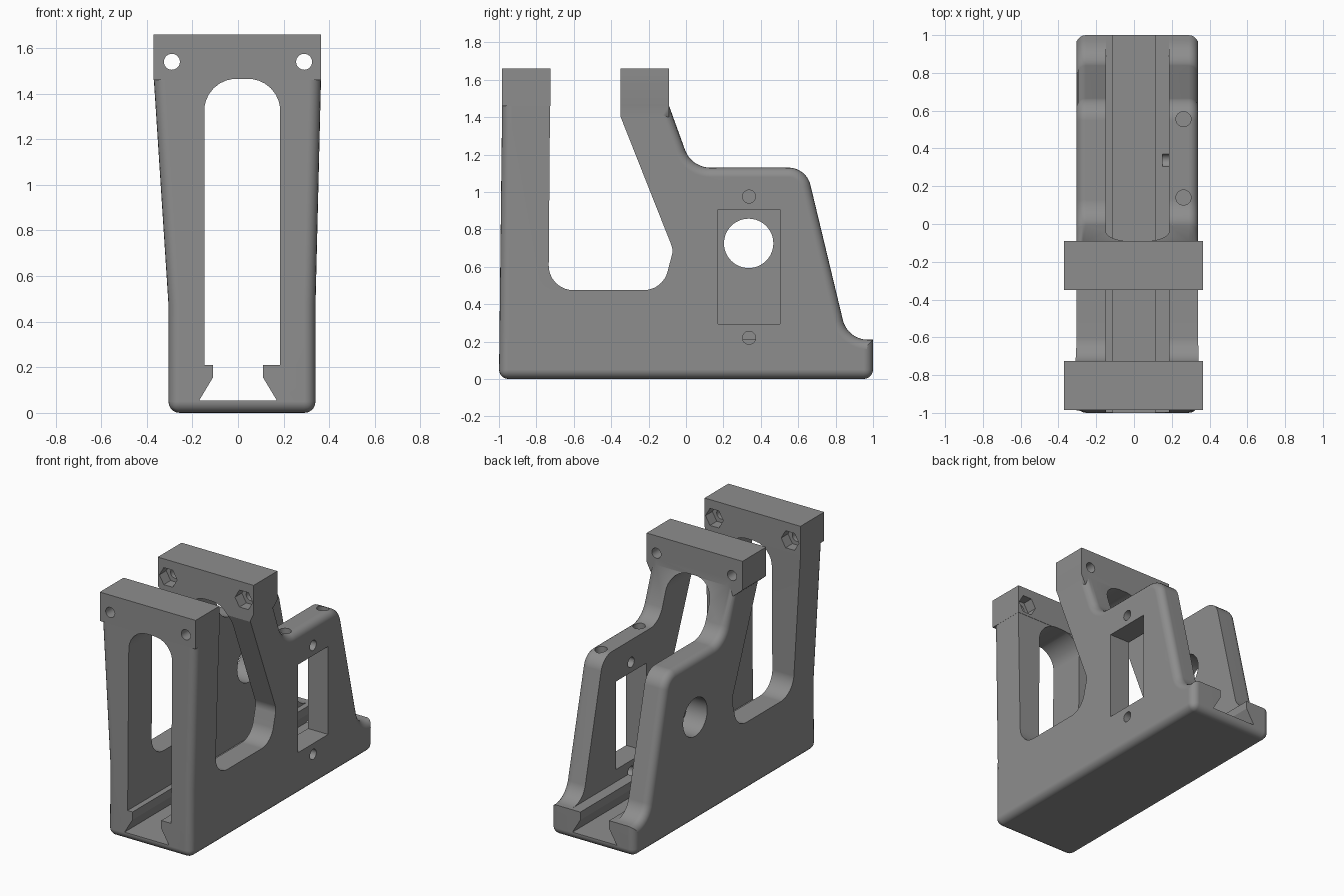
import bpy, bmesh, math
from mathutils import Vector

if "Cube" in bpy.data.objects:
    bpy.data.objects.remove(bpy.data.objects["Cube"])

grey = bpy.data.materials.new("plastic_grey")
grey.diffuse_color = (0.27, 0.27, 0.27, 1)
grey.use_nodes = True
grey.node_tree.nodes["Principled BSDF"].inputs["Base Color"].default_value = grey.diffuse_color


def fillet(corners, seg=8):
    """Round each (u, v, radius) corner of a closed polygon."""
    out = []
    for i, (u, v, r) in enumerate(corners):
        p = Vector((u, v))
        if r == 0:
            out.append(p)
            continue
        a = (Vector(corners[i - 1][:2]) - p).normalized()
        b = (Vector(corners[(i + 1) % len(corners)][:2]) - p).normalized()
        half = a.angle(b) / 2
        c = p + (a + b).normalized() * r / math.sin(half)
        d0 = p + a * r / math.tan(half) - c
        d1 = p + b * r / math.tan(half) - c
        for k in range(seg + 1):
            t = k / seg
            out.append(c + (d0.lerp(d1, t)).normalized() * r)
    return out


def to_3d(axis, u, v, w):
    return {"x": (w, u, v), "y": (u, w, v), "z": (u, v, w)}[axis]


def prism_mesh(pts, axis, lo, hi):
    bm = bmesh.new()
    a = [bm.verts.new(to_3d(axis, u, v, lo)) for u, v in pts]
    b = [bm.verts.new(to_3d(axis, u, v, hi)) for u, v in pts]
    n = len(pts)
    bm.faces.new(a)
    bm.faces.new(b)
    for i in range(n):
        j = (i + 1) % n
        bm.faces.new((a[i], a[j], b[j], b[i]))
    bmesh.ops.recalc_face_normals(bm, faces=bm.faces)
    return bm, a, b


def to_object(name, bm):
    bmesh.ops.recalc_face_normals(bm, faces=bm.faces)
    me = bpy.data.meshes.new(name)
    bm.to_mesh(me)
    bm.free()
    me.materials.append(grey)
    ob = bpy.data.objects.new(name, me)
    bpy.context.collection.objects.link(ob)
    return ob


def prism(name, pts, axis, lo, hi):
    return to_object(name, prism_mesh(pts, axis, lo, hi)[0])


def disc(u, v, r, n=32):
    return [(u + r * math.cos(2 * math.pi * k / n), v + r * math.sin(2 * math.pi * k / n)) for k in range(n)]


def box(u0, v0, u1, v1):
    return [(u0, v0), (u1, v0), (u1, v1), (u0, v1)]


def combine(target, tool, op):
    m = target.modifiers.new(op, "BOOLEAN")
    m.operation, m.object, m.solver = op, tool, "EXACT"
    bpy.context.view_layer.objects.active = target
    bpy.ops.object.modifier_apply(modifier=m.name)
    bpy.data.objects.remove(tool)


# Bracket body: side profile with a U cut-out, outer edges rounded
outer = [(-0.983, 1.47, 0), (-1, 0, 0), (1, 0, 0), (1, 0.21, 0), (0.864, 0.21, 0.135),
         (0.643, 1.13, 0.12), (0.029, 1.13, 0.143), (-0.094, 1.47, 0)]
inner = [(-0.348, 1.47, 0), (-0.349, 1.40, 0), (-0.068, 0.69, 0.09), (-0.125, 0.475, 0.13),
         (-0.735, 0.475, 0.13), (-0.727, 1.47, 0)]
pts = fillet(outer + inner)
last = pts.index(Vector((-0.094, 1.47)))
bm, a, b = prism_mesh(pts, "x", -0.305, 0.34)
edges = [bm.edges.get((s[i], s[i + 1])) for s in (a, b) for i in range(last)]
edges += [bm.edges.get((a[i], b[i])) for i in (1, 2)]
bmesh.ops.bevel(bm, geom=edges, offset=0.05, segments=5, profile=0.5, affect="EDGES")
bmesh.ops.bisect_plane(bm, geom=bm.verts[:] + bm.edges[:] + bm.faces[:], dist=1e-5,
                       plane_co=(0, 0, 0.475), plane_no=(0, 0, 1))
# The front upright widens towards the top
for v in bm.verts:
    if v.co.y < -0.5 and v.co.z > 0.476:
        t = (v.co.z - 0.475) / 0.985
        v.co.x += (-0.064 if v.co.x < 0.018 else 0.024) * t
body = to_object("bracket_body", bm)

# Clamp bars on top of both uprights
combine(body, prism("front_bar", box(-0.37, 1.46, 0.365, 1.66), "y", -0.985, -0.725), "UNION")
flared = [(-0.30, 1.40), (0.335, 1.40), (0.365, 1.46), (0.365, 1.66), (-0.37, 1.66), (-0.37, 1.46)]
combine(body, prism("rear_bar", flared, "y", -0.35, -0.09), "UNION")

# Arched slot and dovetail groove along the whole length
slot = fillet([(-0.17, 0.055, 0), (0.17, 0.055, 0), (0.11, 0.155, 0), (0.11, 0.21, 0),
               (0.185, 0.21, 0), (0.185, 1.465, 0.14), (-0.148, 1.465, 0.14),
               (-0.148, 0.21, 0), (-0.11, 0.21, 0), (-0.11, 0.155, 0)])
combine(body, prism("slot_cutter", slot, "y", -1.2, 1.2), "DIFFERENCE")

# Bolt holes through the bars, hexagonal nut pockets on the facing sides
for x in (-0.29, 0.29):
    combine(body, prism("bolt_cutter", disc(x, 1.54, 0.035), "y", -1.2, 0.02), "DIFFERENCE")
    for lo, hi in ((-0.80, -0.70), (-0.37, -0.275)):
        combine(body, prism("nut_cutter", disc(x, 1.54, 0.068, 6), "y", lo, hi), "DIFFERENCE")

# Rectangular window with screw holes on the right wall, round hole on the left
combine(body, prism("window_cutter", box(0.17, 0.295, 0.502, 0.905), "x", 0.1, 0.5), "DIFFERENCE")
for z in (0.22, 0.975):
    combine(body, prism("screw_cutter", disc(0.337, z, 0.035), "x", 0.15, 0.5), "DIFFERENCE")
combine(body, prism("round_cutter", disc(0.335, 0.725, 0.132, 48), "x", -0.5, 0.0), "DIFFERENCE")

# Vertical holes in the top of the right wall
for y in (0.14, 0.555):
    combine(body, prism("top_hole_cutter", disc(0.262, y, 0.04), "z", 0.95, 1.4), "DIFFERENCE")

bpy.ops.object.select_all(action="DESELECT")
body.select_set(True)
bpy.context.view_layer.objects.active = body
bpy.ops.object.shade_smooth_by_angle(angle=math.radians(30))
wn = body.modifiers.new("even_shading", "WEIGHTED_NORMAL")
wn.keep_sharp = True
